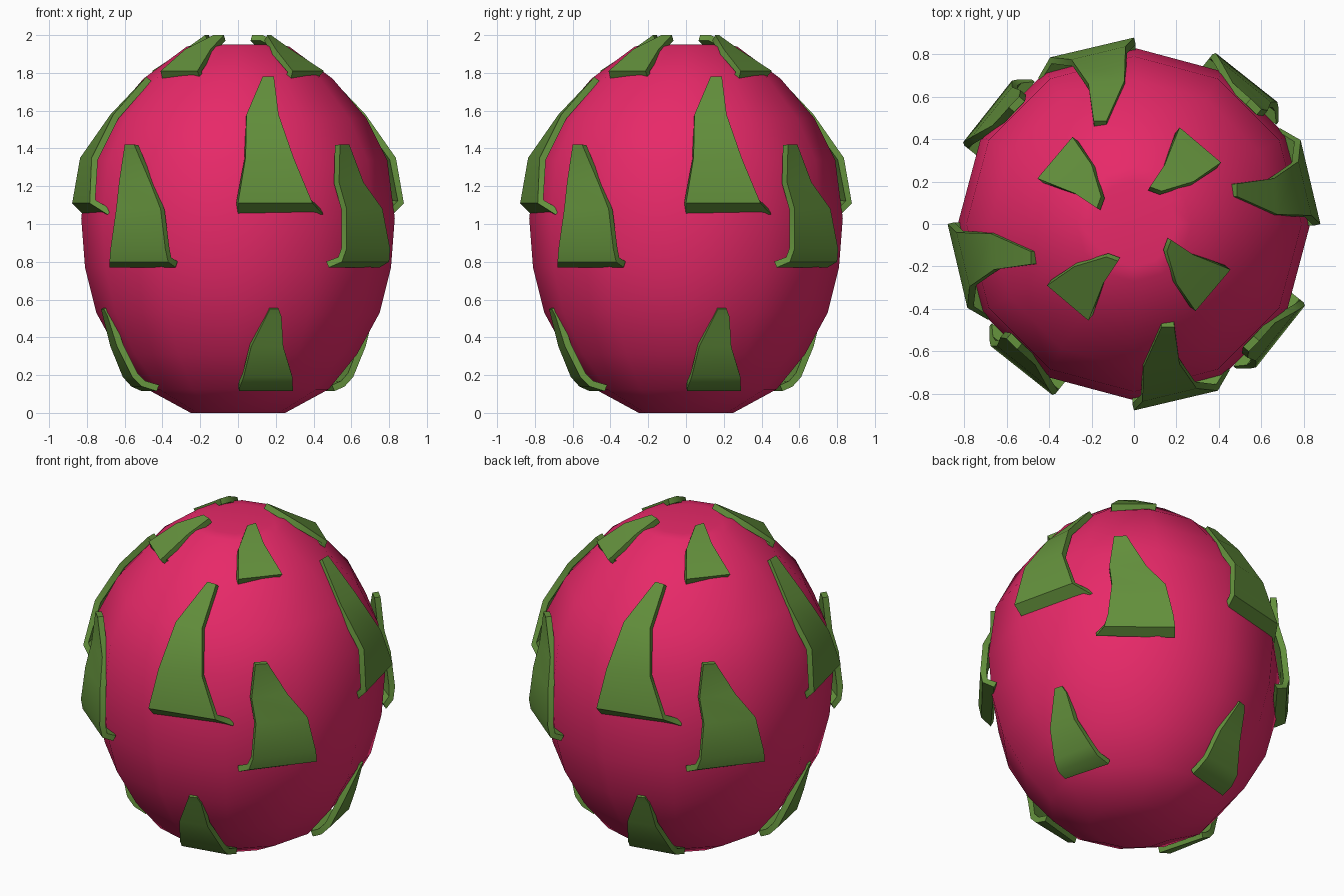
import bpy, bmesh, math
from mathutils import Matrix

if "Cube" in bpy.data.objects:
    bpy.data.objects.remove(bpy.data.objects["Cube"])


def material(name, rgb):
    m = bpy.data.materials.new(name)
    m.diffuse_color = (*rgb, 1)
    m.use_nodes = True
    m.node_tree.nodes["Principled BSDF"].inputs["Base Color"].default_value = m.diffuse_color
    return m


PINK = material("pink skin", (0.80, 0.022, 0.14))
GREEN = material("green leaf", (0.125, 0.28, 0.045))


def add_object(name, bm, mat):
    me = bpy.data.meshes.new(name)
    bm.to_mesh(me)
    bm.free()
    me.materials.append(mat)
    ob = bpy.data.objects.new(name, me)
    bpy.context.collection.objects.link(ob)
    bpy.ops.object.select_all(action='DESELECT')
    ob.select_set(True)
    bpy.context.view_layer.objects.active = ob
    return ob


# Fruit body: a twelve-sided lathe with small flat ends
profile = [(0.25, 0), (0.48, 0.125), (0.63, 0.31), (0.75, 0.53), (0.81, 0.77),
           (0.83, 1.03), (0.79, 1.34), (0.68, 1.56), (0.50, 1.77), (0.27, 1.94), (0.20, 1.95)]
SIDES = 12
bm = bmesh.new()
rings = []
for r, z in profile:
    rings.append([bm.verts.new((r * math.cos(2 * math.pi * i / SIDES),
                                r * math.sin(2 * math.pi * i / SIDES), z)) for i in range(SIDES)])
for low, high in zip(rings, rings[1:]):
    for i in range(SIDES):
        j = (i + 1) % SIDES
        bm.faces.new((low[i], low[j], high[j], high[i]))
bm.faces.new(rings[0][::-1])
bm.faces.new(rings[-1])
body = add_object("fruit_body", bm, PINK)
bpy.ops.object.shade_smooth_by_angle(angle=math.radians(50))

# Leaf scales: rows from tip to curled base (z, left x, left y, right x, right y)
LEAVES = {
    "crown_leaf": [(2.00, -.13, -.155, -.075, -.175), (1.925, -.28, -.20, -.145, -.28),
                   (1.81, -.41, -.29, -.215, -.455), (1.77, -.40, -.28, -.20, -.42)],
    "upper_leaf": [(1.78, .13, -.485, .19, -.485), (1.58, .045, -.675, .215, -.66),
                   (1.35, .04, -.836, .295, -.775), (1.11, 0, -.878, .395, -.785),
                   (1.05, 0, -.82, .45, -.69)],
    "middle_leaf": [(1.42, -.60, -.54, -.55, -.59), (1.22, -.63, -.535, -.465, -.665),
                    (1.08, -.645, -.575, -.41, -.765), (.87, -.675, -.575, -.385, -.805),
                    (.80, -.68, -.55, -.37, -.80), (.77, -.68, -.48, -.33, -.75)],
    "lower_leaf": [(.55, .17, -.725, .215, -.71), (.51, .15, -.715, .23, -.69),
                   (.35, .07, -.675, .24, -.64), (.19, .03, -.61, .288, -.56),
                   (.14, .01, -.565, .29, -.51), (.115, .005, -.51, .29, -.43)],
}

for name, rows in LEAVES.items():
    for k in range(4):
        bm = bmesh.new()
        pairs = [(bm.verts.new((lx, ly, z)), bm.verts.new((rx, ry, z)))
                 for z, lx, ly, rx, ry in rows]
        for (l0, r0), (l1, r1) in zip(pairs, pairs[1:]):
            bm.faces.new((l0, l1, r1, r0))
        bmesh.ops.rotate(bm, verts=bm.verts, cent=(0, 0, 0),
                         matrix=Matrix.Rotation(k * math.pi / 2, 3, 'Z'))
        leaf = add_object(f"{name}_{k + 1}", bm, GREEN)
        # thickness grows inward from the outer face
        mod = leaf.modifiers.new("thickness", 'SOLIDIFY')
        mod.thickness = 0.035
        mod.offset = -1
        bpy.ops.object.modifier_apply(modifier=mod.name)
        bpy.ops.object.shade_smooth_by_angle(angle=math.radians(50))
